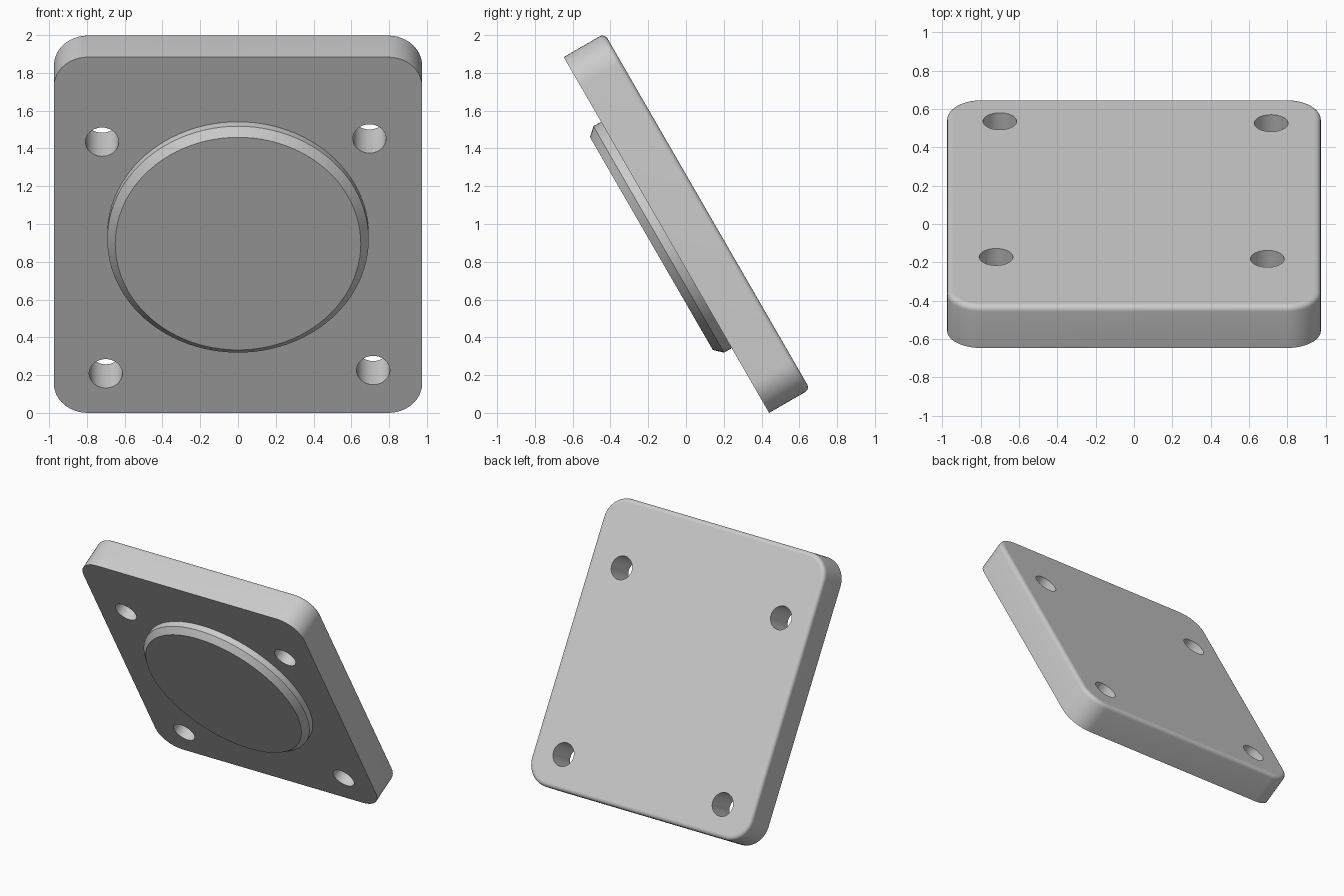
import bpy, bmesh
from math import radians, sin, cos, pi
from mathutils import Matrix

cube = bpy.data.objects.get("Cube")
if cube:
    bpy.data.objects.remove(cube, do_unlink=True)

WIDTH, HEIGHT, THICK = 1.95, 2.175, 0.25
CORNER, FILLET = 0.18, 0.03
# Local frame: x across, y up the plate, z out of its front face
TILT = Matrix.Translation((0, 0.0045, 1.0043)) @ Matrix.Rotation(radians(120), 4, 'X')

grey = bpy.data.materials.new("plain_grey")
grey.use_nodes = True
grey.diffuse_color = (0.6, 0.6, 0.6, 1)
grey.node_tree.nodes["Principled BSDF"].inputs["Base Color"].default_value = (0.6, 0.6, 0.6, 1)


def make_object(name, bm):
    bmesh.ops.recalc_face_normals(bm, faces=bm.faces[:])
    mesh = bpy.data.meshes.new(name)
    bm.to_mesh(mesh)
    bm.free()
    mesh.materials.append(grey)
    obj = bpy.data.objects.new(name, mesh)
    bpy.context.collection.objects.link(obj)
    obj.matrix_world = TILT
    return obj


def activate(obj):
    bpy.ops.object.select_all(action='DESELECT')
    obj.select_set(True)
    bpy.context.view_layer.objects.active = obj


def finish(obj):
    # Smooth curved walls, but keep the broad flat faces truly flat
    activate(obj)
    bpy.ops.object.shade_smooth_by_angle(angle=radians(30))
    for poly in obj.data.polygons:
        if abs(poly.normal.z) > 0.999:
            poly.use_smooth = False


def ring(bm, radius, z, count):
    return [bm.verts.new((radius * cos(2 * pi * i / count), radius * sin(2 * pi * i / count), z))
            for i in range(count)]


def bridge(bm, a, b):
    for i in range(len(a)):
        j = (i + 1) % len(a)
        bm.faces.new((a[i], a[j], b[j], b[i]))


# Plate: rounded rectangle extruded, with a small fillet round the back
bm = bmesh.new()
outline = []
steps = 12
for quarter, (sx, sy) in enumerate(((1, 1), (-1, 1), (-1, -1), (1, -1))):
    for i in range(steps + 1):
        a = (quarter + i / steps) * pi / 2
        outline.append((sx * (WIDTH / 2 - CORNER) + CORNER * cos(a),
                        sy * (HEIGHT / 2 - CORNER) + CORNER * sin(a)))
front = [bm.verts.new((x, y, THICK / 2)) for x, y in outline]
back = [bm.verts.new((x, y, -THICK / 2)) for x, y in outline]
bridge(bm, back, front)
bm.faces.new(front)
back_face = bm.faces.new(list(reversed(back)))
bmesh.ops.recalc_face_normals(bm, faces=bm.faces[:])
bmesh.ops.bevel(bm, geom=list(back_face.edges), offset=FILLET, segments=5,
                profile=0.5, affect='EDGES')
plate = make_object("mounting_plate", bm)

# Four bolt holes on a slightly turned square, set low on the plate
bm = bmesh.new()
pattern = Matrix.Translation((-0.002, -0.129, 0)) @ Matrix.Rotation(radians(0.8), 4, 'Z')
for sx in (-1, 1):
    for sy in (-1, 1):
        bmesh.ops.create_cone(bm, cap_ends=True, segments=48, radius1=0.088, radius2=0.088,
                              depth=1, matrix=pattern @ Matrix.Translation((sx * 0.708, sy * 0.708, 0)))
cutter = make_object("hole_cutter", bm)
cutter.hide_render = True
bpy.context.view_layer.update()
cut = plate.modifiers.new("bolt_holes", 'BOOLEAN')
cut.operation = 'DIFFERENCE'
cut.solver = 'EXACT'
cut.object = cutter
activate(plate)
bpy.ops.object.modifier_apply(modifier=cut.name)
bpy.data.objects.remove(cutter, do_unlink=True)
finish(plate)

# Round boss on the front with a chamfered rim
bm = bmesh.new()
profile = ((0.692, 0.115), (0.692, 0.172), (0.65, 0.2165))
rings = [ring(bm, r, z, 96) for r, z in profile]
for lower, upper in zip(rings, rings[1:]):
    bridge(bm, lower, upper)
bm.faces.new(rings[-1])
bm.faces.new(list(reversed(rings[0])))
boss = make_object("round_boss", bm)
finish(boss)
